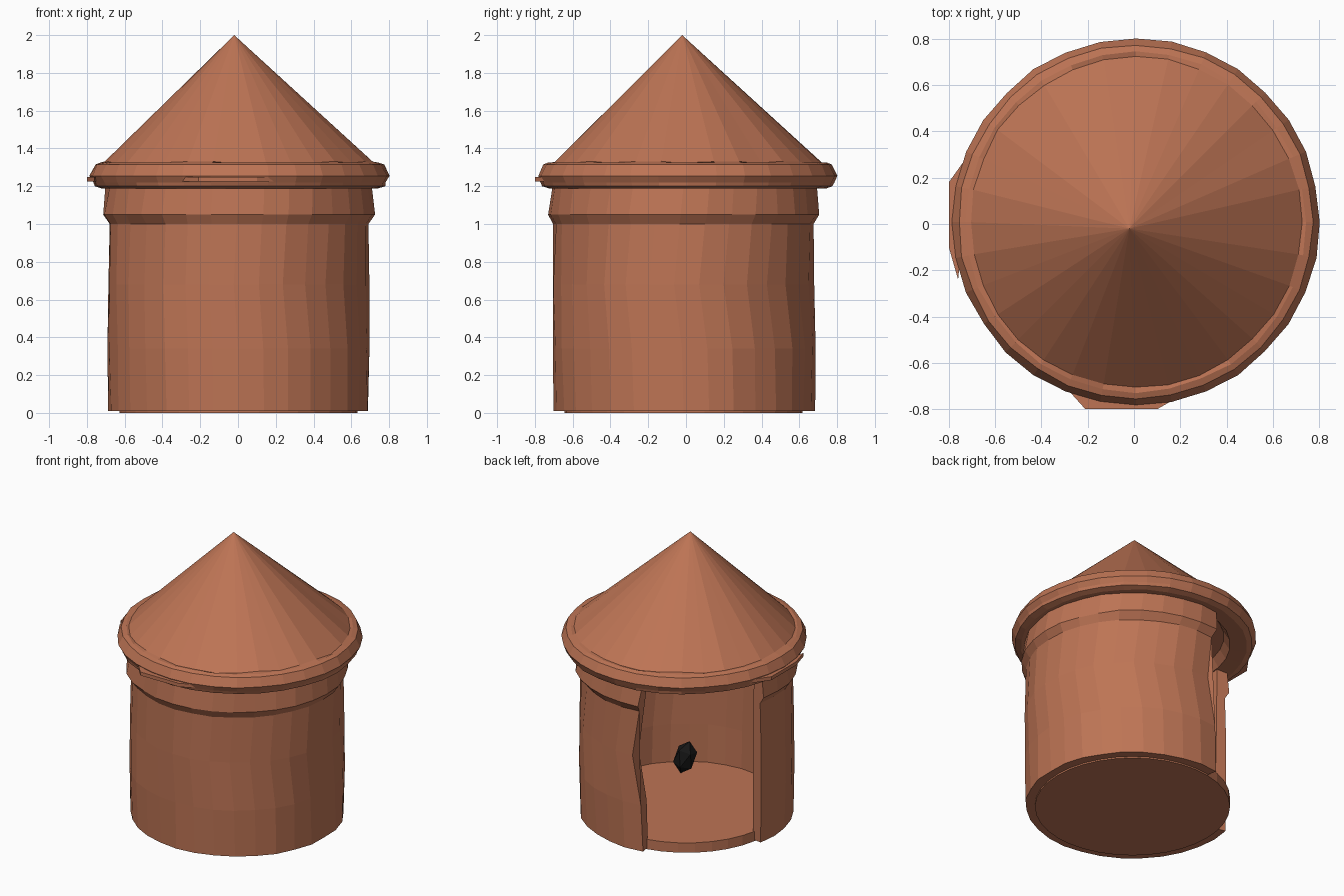
import bpy, bmesh, math, random
from mathutils import Vector, Matrix

random.seed(4)
cube = bpy.data.objects.get("Cube")
if cube:
    bpy.data.objects.remove(cube, do_unlink=True)


def material(name, rgb):
    m = bpy.data.materials.new(name)
    m.use_nodes = True
    color = (*rgb, 1)
    m.diffuse_color = color
    m.node_tree.nodes["Principled BSDF"].inputs["Base Color"].default_value = color
    return m


CLAY = material("terracotta", (0.51, 0.175, 0.09))
BLACK = material("black", (0.008, 0.008, 0.008))


def finish(name, bm, mat):
    bmesh.ops.recalc_face_normals(bm, faces=bm.faces)
    mesh = bpy.data.meshes.new(name)
    bm.to_mesh(mesh)
    bm.free()
    mesh.materials.append(mat)
    obj = bpy.data.objects.new(name, mesh)
    bpy.context.collection.objects.link(obj)
    return obj


def sweep(name, section, segments, angle, closed, jitter=0.0, center=(0, 0)):
    """Turn a (radius, height) section; closed sections make an arc with capped ends."""
    bm = bmesh.new()
    columns = segments + 1 if closed else segments
    rings = []
    for i in range(columns):
        ring = []
        for r, z in section:
            a = math.radians(angle(i / segments, z))
            rr = r + random.uniform(-jitter, jitter)
            ring.append(bm.verts.new((center[0] + rr * math.cos(a),
                                      center[1] + rr * math.sin(a), z)))
        rings.append(ring)
    n = len(section)
    for i in range(segments):
        a, b = rings[i], rings[(i + 1) % columns]
        for j in range(n if closed else n - 1):
            k = (j + 1) % n
            bm.faces.new((a[j], b[j], b[k], a[k]))
    if closed:
        bm.faces.new(rings[0])
        bm.faces.new(rings[-1])
    else:
        bm.faces.new([r[0] for r in rings])
        bm.faces.new([r[-1] for r in rings])
    return bm


def full_turn(t, z):
    return 360 * t


def wall_arc(t, z):
    # the doorway opens toward the back; one jamb bows away from it
    bow = 7 * max(0, 1 - abs(z - 0.72) / 0.45)
    return 169 + (292 - bow) * t


# Curved wall with a flared collar and a full-height doorway
wall = [(0.69, 0.01), (0.697, 0.34), (0.693, 0.68), (0.687, 1.0), (0.72, 1.05),
        (0.70, 1.2), (0.62, 1.2), (0.615, 0.68), (0.615, 0.34), (0.62, 0.01)]
finish("wall", sweep("wall", wall, 26, wall_arc, True, 0.006, (0.003, -0.012)), CLAY)

# Floor slab
finish("floor", sweep("floor", [(0.63, 0.0), (0.63, 0.07)], 36, full_turn, False, 0,
                      (0.003, -0.012)), CLAY)

# Conical roof with a rolled eave
eave = [(0.58, 1.26), (0.62, 1.2), (0.73, 1.187), (0.768, 1.2), (0.775, 1.22),
        (0.792, 1.255), (0.765, 1.315), (0.735, 1.325), (0.715, 1.325)]
bm = sweep("roof", eave, 32, full_turn, False, 0.004, (0.008, 0.008))
bm.faces.ensure_lookup_table()
top = max(bm.faces, key=lambda f: f.calc_center_median().z)
for v in top.verts:
    v.co.z += random.uniform(-0.008, 0.008)
apex = bmesh.ops.poke(bm, faces=[top])["verts"][0]
apex.co = Vector((-0.02, -0.02, 2.0))
finish("roof", bm, CLAY)


# Rough flaps of clay sticking out of the eave
def flap(name, outline, z):
    bm = bmesh.new()
    face = bm.faces.new([bm.verts.new((x, y, z)) for x, y in outline])
    out = bmesh.ops.extrude_face_region(bm, geom=[face])
    for v in out["geom"]:
        if isinstance(v, bmesh.types.BMVert):
            v.co.z += 0.025
    finish(name, bm, CLAY)


flap("front_eave_flap", [(-0.3, -0.7), (-0.21, -0.8), (0.1, -0.8), (0.24, -0.72)], 1.225)
flap("side_eave_flap", [(-0.7, 0.32), (-0.8, 0.18), (-0.8, -0.1), (-0.76, -0.24)], 1.225)

# Two dark stones inside, placed across the doorway's line of sight
across = Vector((-1, -1, 0)).normalized()
inward = Vector((1, -1, 0)).normalized()
for name, side, size in (("left_stone", -0.34, 0.9), ("right_stone", 0.07, 1.0)):
    bm = bmesh.new()
    bmesh.ops.create_icosphere(bm, subdivisions=1, radius=0.1 * size)
    bmesh.ops.scale(bm, vec=(0.75, 0.75, 1.15), verts=bm.verts)
    bmesh.ops.rotate(bm, matrix=Matrix.Rotation(math.radians(15), 3, inward), verts=bm.verts)
    bmesh.ops.translate(bm, vec=across * side + inward * 0.43 + Vector((0, 0, 0.19)),
                        verts=bm.verts)
    finish(name, bm, BLACK)
